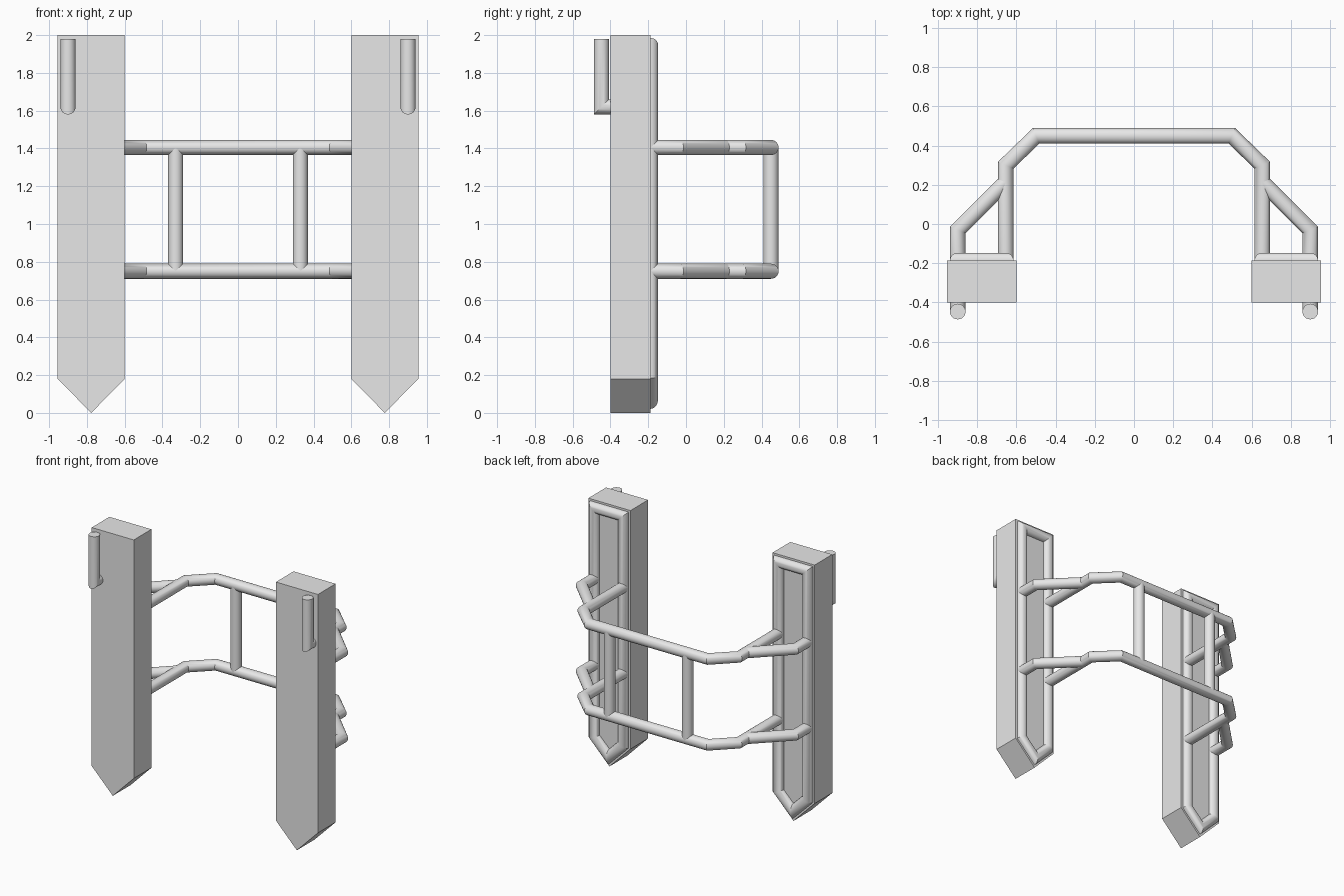
import bpy, bmesh, math
from mathutils import Vector

if "Cube" in bpy.data.objects:
    bpy.data.objects.remove(bpy.data.objects["Cube"], do_unlink=True)

RADIUS = 0.04
SIDES = 24
BACK = -0.187      # rear face of the posts
FRONT = -0.4       # front face of the posts
INNER, OUTER = 0.655, 0.9   # tube axes across each post
RAIL_HEIGHTS = {"lower": 0.75, "upper": 1.405}

grey = bpy.data.materials.new("light grey")
grey.use_nodes = True
colour = (0.8, 0.8, 0.8, 1)
grey.diffuse_color = colour
grey.node_tree.nodes["Principled BSDF"].inputs["Base Color"].default_value = colour


def finish(name, bm, smooth=False):
    bmesh.ops.recalc_face_normals(bm, faces=bm.faces)
    mesh = bpy.data.meshes.new(name)
    bm.to_mesh(mesh)
    bm.free()
    mesh.materials.append(grey)
    ob = bpy.data.objects.new(name, mesh)
    bpy.context.collection.objects.link(ob)
    if smooth:
        bpy.ops.object.select_all(action="DESELECT")
        ob.select_set(True)
        bpy.context.view_layer.objects.active = ob
        bpy.ops.object.shade_smooth_by_angle(angle=math.radians(30))
    return ob


def tube(name, points, closed=False):
    """Round tube along a planar path, with true mitred corners."""
    pts = [Vector(p) for p in points]
    n = len(pts)
    segments = n if closed else n - 1
    dirs = [(pts[(i + 1) % n] - pts[i]).normalized() for i in range(segments)]
    # normal of the plane that holds the path
    if n > 2:
        normal = dirs[0].cross(dirs[1]).normalized()
    else:
        normal = dirs[0].orthogonal().normalized()
    bm = bmesh.new()
    rings = []
    for i, p in enumerate(pts):
        before = dirs[i - 1] if closed or i > 0 else dirs[0]
        after = dirs[i] if i < segments else dirs[-1]
        tangent = (before + after).normalized()
        side = normal.cross(tangent) / tangent.dot(after)
        ring = []
        for k in range(SIDES):
            a = math.tau * k / SIDES
            ring.append(bm.verts.new(p + RADIUS * (math.cos(a) * side + math.sin(a) * normal)))
        rings.append(ring)
    for i in range(segments):
        a, b = rings[i], rings[(i + 1) % n]
        for k in range(SIDES):
            j = (k + 1) % SIDES
            bm.faces.new((a[k], a[j], b[j], b[k]))
    if not closed:
        bm.faces.new(rings[0])
        bm.faces.new(rings[-1])
    return finish(name, bm, smooth=True)


def post(name, s):
    """Square post with a pointed foot."""
    profile = [(0.6, 2), (0.6, 0.18), (0.777, 0), (0.955, 0.18), (0.955, 2)]
    bm = bmesh.new()
    face = bm.faces.new([bm.verts.new((s * x, FRONT, z)) for x, z in profile])
    extruded = bmesh.ops.extrude_face_region(bm, geom=[face])["geom"]
    moved = [v for v in extruded if isinstance(v, bmesh.types.BMVert)]
    bmesh.ops.translate(bm, verts=moved, vec=(0, BACK - FRONT, 0))
    # extruding keeps the starting face, so both ends stay closed
    return finish(name, bm)


for label, s in (("left", 1), ("right", -1)):
    post(label + "_post", s)

    # tube outline on the rear of the post
    outline = [(INNER, 1.945), (INNER, 0.2), (0.777, 0.078), (OUTER, 0.2), (OUTER, 1.945)]
    tube(label + "_rear_frame", [(s * x, BACK, z) for x, z in outline], closed=True)

    # upright handle near the top of the front
    handle = [(-0.447, 1.98), (-0.447, 1.62), (FRONT + 0.02, 1.62)]
    tube(label + "_handle", [(s * OUTER, y, z) for y, z in handle])

    # diagonal braces from the outer frame tube to the rails
    for level, z in RAIL_HEIGHTS.items():
        brace = [(OUTER, BACK), (OUTER, -0.03), (INNER, 0.213)]
        tube(f"{label}_{level}_brace", [(s * x, y, z) for x, y in brace])

    # upright between the two rails
    tube(label + "_rail_upright", [(s * 0.33, 0.45, z) for z in RAIL_HEIGHTS.values()])

# rails that wrap round the back from post to post
half = [(INNER, BACK), (INNER, 0.3), (0.5, 0.45)]
wrap = half + [(-x, y) for x, y in reversed(half)]
for level, z in RAIL_HEIGHTS.items():
    tube(level + "_rail", [(x, y, z) for x, y in wrap])
